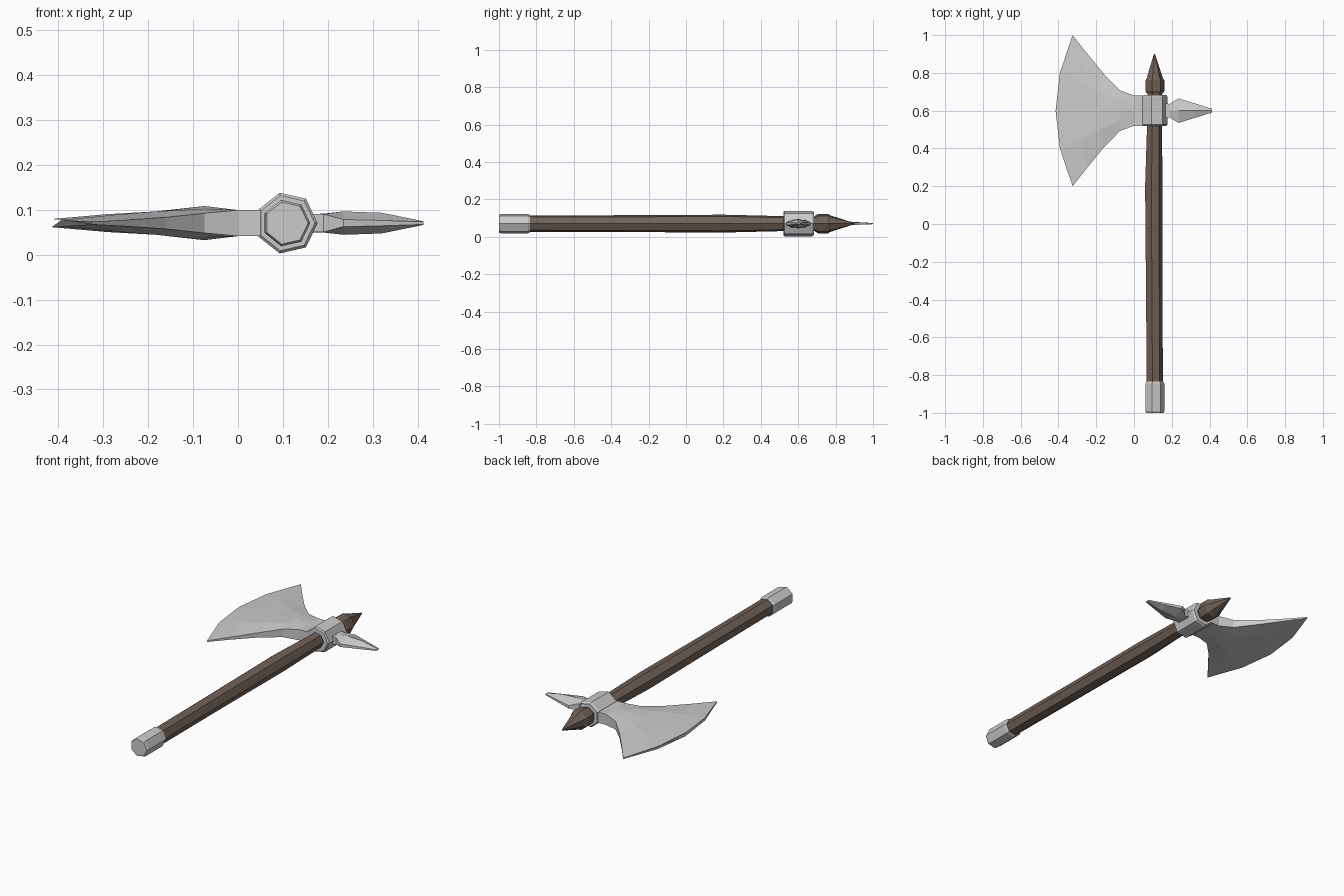
import bpy, bmesh, math

if "Cube" in bpy.data.objects:
    bpy.data.objects.remove(bpy.data.objects["Cube"])

CX, CZ = 0.108, 0.0705      # handle axis
HEAD_Y = 0.6                # centre line of the axe head

wood = bpy.data.materials.new("dark_wood")
wood.diffuse_color = (0.16, 0.12, 0.095, 1)
wood.use_nodes = True
wood.node_tree.nodes["Principled BSDF"].inputs["Base Color"].default_value = wood.diffuse_color


def loft(name, rings, mat=None):
    """Skin a list of closed rings and cap both ends."""
    bm = bmesh.new()
    loops = [[bm.verts.new(p) for p in r] for r in rings]
    n = len(loops[0])
    for a, b in zip(loops, loops[1:]):
        for i in range(n):
            j = (i + 1) % n
            bm.faces.new((a[i], a[j], b[j], b[i]))
    bm.faces.new(loops[0])
    bm.faces.new(loops[-1])
    bmesh.ops.recalc_face_normals(bm, faces=bm.faces)
    me = bpy.data.meshes.new(name)
    bm.to_mesh(me)
    bm.free()
    ob = bpy.data.objects.new(name, me)
    bpy.context.collection.objects.link(ob)
    if mat:
        me.materials.append(mat)
    return ob


def turned(name, profile, mat=None):
    """Seven-sided part along y; profile rows are y, radius, x shift."""
    rings = []
    for y, r, dx in profile:
        rings.append([(CX + dx + r * math.cos(2 * math.pi * k / 7), y,
                       CZ + r * math.sin(2 * math.pi * k / 7)) for k in range(7)])
    return loft(name, rings, mat)


# Shaft, with a slight hand-carved bend
turned("handle", [(-0.86, 0.045, 0), (-0.35, 0.046, -0.003), (0.2, 0.049, -0.005),
                  (0.52, 0.041, -0.002), (0.72, 0.040, 0)], wood)
# Pointed top of the shaft
turned("handle_tip", [(0.69, 0.043, 0), (0.705, 0.053, 0), (0.76, 0.053, 0),
                      (0.77, 0.046, 0), (0.90, 0.003, 0)], wood)
# Metal butt cap
turned("pommel", [(-1.0, 0.048, 0), (-0.99, 0.053, 0), (-0.845, 0.053, 0),
                  (-0.835, 0.048, 0)])
# Metal socket around the shaft
turned("collar", [(0.52, 0.063, 0), (0.526, 0.0693, 0), (0.674, 0.0693, 0),
                  (0.684, 0.063, 0)])

# Blade sections: rim x, middle x, half width, then half thickness at rim, quarter, middle
blade = [(0.05, 0.05, 0.08, 0.029, 0.029, 0.029),
         (0.00, 0.00, 0.08, 0.029, 0.029, 0.029),
         (-0.075, -0.075, 0.108, 0.022, 0.032, 0.038),
         (-0.16, -0.19, 0.195, 0.013, 0.026, 0.024),
         (-0.25, -0.29, 0.305, 0.007, 0.018, 0.020),
         (-0.325, -0.415, 0.40, 0.003, 0.007, 0.009)]
rings = []
for xr, xm, hw, tr, tq, tm in blade:
    top = []
    for f, t in ((-1, tr), (-0.5, tq), (0, tm), (0.5, tq), (1, tr)):
        top.append((xm + (xr - xm) * f * f, HEAD_Y + hw * f, t))
    rings.append([(x, y, CZ + t) for x, y, t in top] +
                 [(x, y, CZ - t) for x, y, t in reversed(top)])
loft("blade", rings)

# Back spike sections: x, half width, rim half thickness, ridge half thickness
spike = [(0.15, 0.04, 0.020, 0.020), (0.19, 0.036, 0.020, 0.021),
         (0.235, 0.065, 0.008, 0.026), (0.32, 0.039, 0.006, 0.023),
         (0.413, 0.010, 0.003, 0.004)]
loft("back_spike", [[(x, HEAD_Y - w, CZ + t), (x, HEAD_Y, CZ + m), (x, HEAD_Y + w, CZ + t),
                     (x, HEAD_Y + w, CZ - t), (x, HEAD_Y, CZ - m), (x, HEAD_Y - w, CZ - t)]
                    for x, w, t, m in spike])
